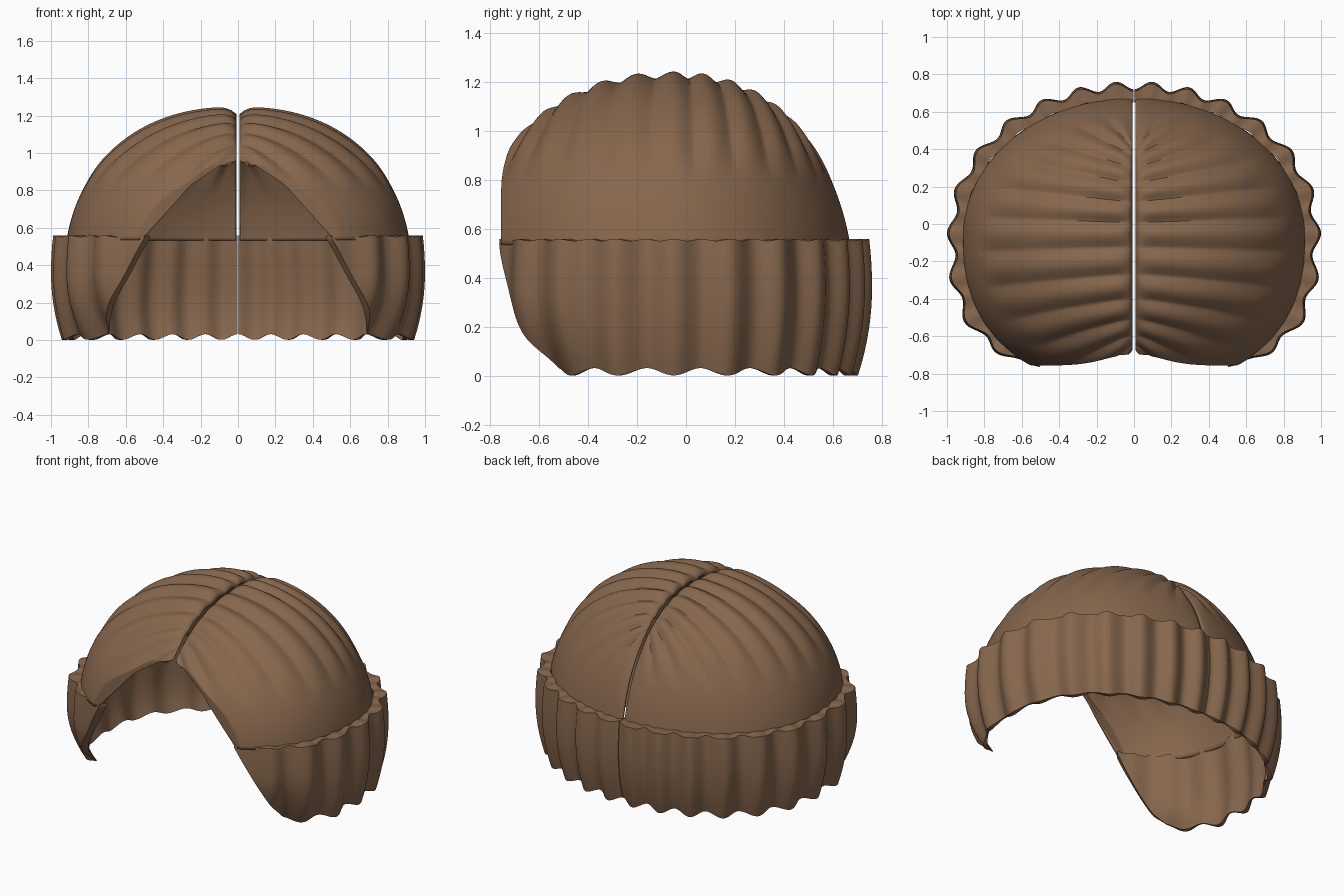
import bpy, bmesh, math

if "Cube" in bpy.data.objects:
    bpy.data.objects.remove(bpy.data.objects["Cube"])

brown = bpy.data.materials.new("brown hair")
brown.diffuse_color = (0.24, 0.135, 0.075, 1)
brown.use_nodes = True
brown.node_tree.nodes["Principled BSDF"].inputs["Base Color"].default_value = brown.diffuse_color

CY = -0.05  # depth of the head centre
ARCH = [(0, .96), (.1, .93), (.25, .83), (.5, .55), (.63, .32), (.73, .15), (.82, .03), (2, -1)]


def arch(x):
    """Height of the face opening at distance x from the middle."""
    for (x0, z0), (x1, z1) in zip(ARCH, ARCH[1:]):
        if x <= x1:
            return z0 + (z1 - z0) * (x - x0) / (x1 - x0)


def smooth(t):
    t = max(0, min(1, t))
    return t * t * (3 - 2 * t)


def make_object(name, rows, closed, thickness=0):
    """Skin rows of points, then mirror the half to the other side."""
    bm = bmesh.new()
    grid = [[bm.verts.new(p) for p in row] for row in rows]
    n = len(grid[0])
    for a, b in zip(grid, grid[1:]):
        for j in range(n if closed else n - 1):
            k = (j + 1) % n
            bm.faces.new((a[j], b[j], b[k], a[k]))
    if closed:
        bm.faces.new(grid[0])
        bm.faces.new(grid[-1])
        bmesh.ops.recalc_face_normals(bm, faces=bm.faces)
    else:
        bm.normal_update()
        if sum(f.normal.z * f.calc_area() for f in bm.faces) < 0:
            bmesh.ops.reverse_faces(bm, faces=bm.faces)
    mesh = bpy.data.meshes.new(name)
    bm.to_mesh(mesh)
    bm.free()
    mesh.materials.append(brown)
    ob = bpy.data.objects.new(name, mesh)
    bpy.context.collection.objects.link(ob)
    if thickness:
        s = ob.modifiers.new("thickness", 'SOLIDIFY')
        s.thickness = thickness
        s.offset = -1
    m = ob.modifiers.new("mirror", 'MIRROR')
    m.use_mirror_merge = False
    bpy.ops.object.select_all(action='DESELECT')
    ob.select_set(True)
    bpy.context.view_layer.objects.active = ob
    bpy.ops.object.shade_smooth_by_angle(angle=math.radians(40))
    return ob


def crown_point(nu, w):
    """Strand direction nu fans out of the parting; w runs down the strand."""
    t = math.sin(w * math.pi / 2)
    a = .74 if nu < 0 else .64
    px = t * math.cos(nu)
    py = (a + (1 - a) * t) * math.sin(nu)
    r = min(1, math.hypot(px, py))
    front = smooth(.5 - py * 1.5)
    z = .35 + .885 * max(0, 1 - r ** 2.3) ** (1 / (1.98 + .32 * front))
    # squarer outline towards the front corners
    if py < 0:
        n = 2.4
        g = r / (abs(px) ** n + abs(py) ** n) ** (1 / n)
        g = 1 + (g - 1) * smooth((r - .6) / .4)
        px, py = px * g, py * g
    x = .922 * px
    y = CY + py * (.825 if py < 0 else .738)
    rib = (abs(math.cos(13 * nu)) ** 1.3 - .6) * .03
    rib *= smooth((z - .76) / .22) * smooth(x / .12 + .25)
    grow = 1 + rib * r
    x, y = x * grow, CY + (y - CY) * grow
    z += rib * (1 - r * r) - .03 * math.exp(-x / .03)
    # flattened brow, drawn in slightly at the middle
    y = max(y, -.757 + .06 * math.exp(-(x / .2) ** 2))
    return (x + .008, y, z)


def crown_kept(p):
    return p[2] >= .535 and (p[1] > -.2 or p[2] >= arch(p[0]))


# Crown: strands from the parting, each trimmed at the band or face opening
rows = []
NU, NW = 208, 48
for i in range(NU + 1):
    nu = -math.pi / 2 + math.pi * i / NU
    lo, hi = 0, 1
    for _ in range(25):
        mid = (lo + hi) / 2
        if crown_kept(crown_point(nu, mid)):
            lo = mid
        else:
            hi = mid
    rows.append([crown_point(nu, lo * j / NW) for j in range(NW + 1)])
make_object("crown", rows, False, .02)


def band_radius(th):
    c, s = abs(math.cos(th)), abs(math.sin(th))
    n, depth = (2.9, .757) if th < 0 else (2.05, .792)
    return ((c / .978) ** n + (s / depth) ** n) ** (-1 / n)


# Lower band: fluted closed section, swept from the face opening to the back
rows = []
NT, NZ = 200, 12
start = -math.pi / 2
while arch(band_radius(start) * math.cos(start)) > .54:
    start += .005
for i in range(NT + 1):
    th = start + (math.pi / 2 - start) * i / NT
    wave = math.cos(26 * th)
    r = band_radius(th)
    edge = smooth((th - start) / .35)  # strands calm down at the opening
    flute = wave * (.3 + .7 * edge)
    low = .016 - .015 * wave
    if th < 0:
        low = max(low, arch(r * math.cos(th)))
    top = .555 + .004 * math.cos(52 * th)
    curl = .45 + .75 * smooth((-.25 - th) / .4)  # tucks in more at the cheeks
    outer, inner = [], []
    for j in range(NZ + 1):
        z = low + (top - low) * j / NZ
        d = z - .36
        taper = -curl * d * d if d < 0 else -.3 * d * d
        ro = r + .022 * flute + taper
        thick = .02 + .05 * smooth(z / .5) * (.6 + .4 * edge)
        ri = r + .012 * flute + taper - thick
        for lst, rad in ((outer, ro), (inner, ri)):
            lst.append((max(.002, rad * math.cos(th)), CY + rad * math.sin(th), z))
    rows.append(outer + inner[::-1])
make_object("lower_band", rows, True)
